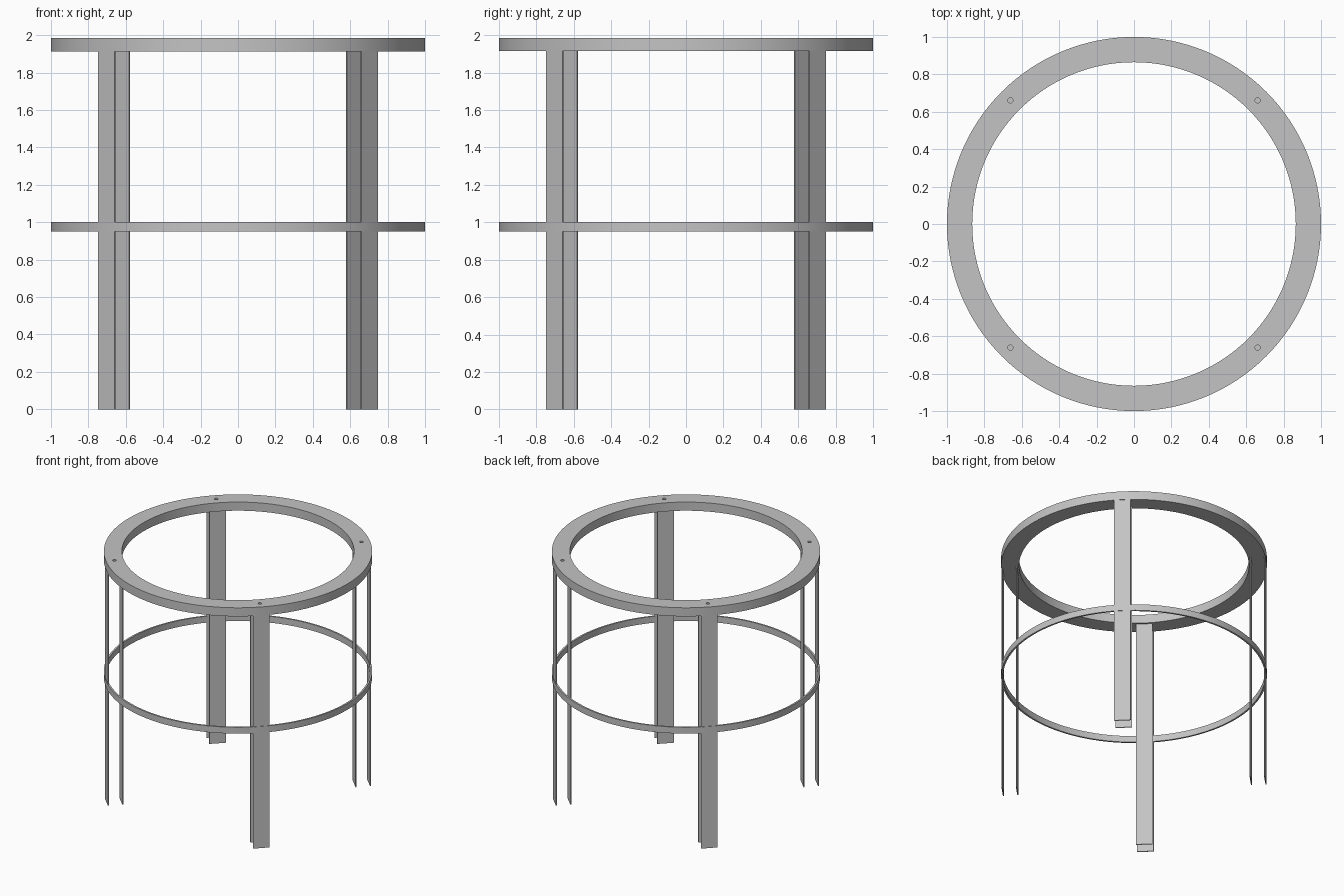
import bpy, bmesh, math
from mathutils import Matrix

cube = bpy.data.objects.get("Cube")
if cube:
    bpy.data.objects.remove(cube, do_unlink=True)

gray = bpy.data.materials.new("light_gray")
gray.use_nodes = True
color = (0.55, 0.55, 0.55, 1)
gray.diffuse_color = color
gray.node_tree.nodes["Principled BSDF"].inputs["Base Color"].default_value = color


def add_object(name, bm):
    bmesh.ops.recalc_face_normals(bm, faces=bm.faces)
    mesh = bpy.data.meshes.new(name)
    bm.to_mesh(mesh)
    bm.free()
    mesh.materials.append(gray)
    obj = bpy.data.objects.new(name, mesh)
    bpy.context.collection.objects.link(obj)
    return obj


def activate(obj):
    bpy.ops.object.select_all(action='DESELECT')
    obj.select_set(True)
    bpy.context.view_layer.objects.active = obj


def ring(name, r_in, r_out, z0, z1, steps=128):
    """Rectangular profile swept around z."""
    bm = bmesh.new()
    profile = [(r_in, z0), (r_out, z0), (r_out, z1), (r_in, z1)]
    loops = []
    for i in range(steps):
        a = math.tau * i / steps
        loops.append([bm.verts.new((r * math.cos(a), r * math.sin(a), z)) for r, z in profile])
    for i in range(steps):
        a, b = loops[i], loops[(i + 1) % steps]
        for j in range(4):
            k = (j + 1) % 4
            bm.faces.new((a[j], b[j], b[k], a[k]))
    return add_object(name, bm)


def plank(name, angle, r_in, r_out, width, height):
    """Upright plank whose broad face looks outward."""
    bm = bmesh.new()
    place = (Matrix.Rotation(angle, 4, 'Z')
             @ Matrix.Translation(((r_in + r_out) / 2, 0, height / 2))
             @ Matrix.Diagonal((r_out - r_in, width, height, 1)))
    bmesh.ops.create_cube(bm, size=1, matrix=place)
    return add_object(name, bm)


TOP, RIM_BOTTOM = 1.985, 1.914
corners = {"back_left": 45, "back_right": 135, "front_right": 225, "front_left": 315}

# Rings
top_ring = ring("top_ring", 0.865, 1.0, RIM_BOTTOM, TOP)
brace_ring = ring("brace_ring", 0.986, 1.0, 0.95, 1.002)

# Screw holes sunk into the top ring above each leg
bm = bmesh.new()
for deg in corners.values():
    place = Matrix.Rotation(math.radians(deg), 4, 'Z') @ Matrix.Translation((0.935, 0, TOP))
    bmesh.ops.create_cone(bm, cap_ends=True, segments=24, radius1=0.014,
                          radius2=0.014, depth=0.08, matrix=place)
cutter = add_object("hole_cutter", bm)
cutter.hide_render = True
mod = top_ring.modifiers.new("holes", 'BOOLEAN')
mod.object = cutter
mod.operation = 'DIFFERENCE'
mod.solver = 'EXACT'
activate(top_ring)
bpy.ops.object.modifier_apply(modifier=mod.name)
bpy.data.objects.remove(cutter, do_unlink=True)

for obj in (top_ring, brace_ring):
    activate(obj)
    bpy.ops.object.shade_smooth_by_angle(angle=math.radians(30))

# Legs: a pair of thin planks at each corner
for corner, deg in corners.items():
    a = math.radians(deg)
    plank(corner + "_outer_leg", a, 0.988, 0.996, 0.125, RIM_BOTTOM)
    plank(corner + "_inner_leg", a, 0.879, 0.887, 0.125, RIM_BOTTOM)
